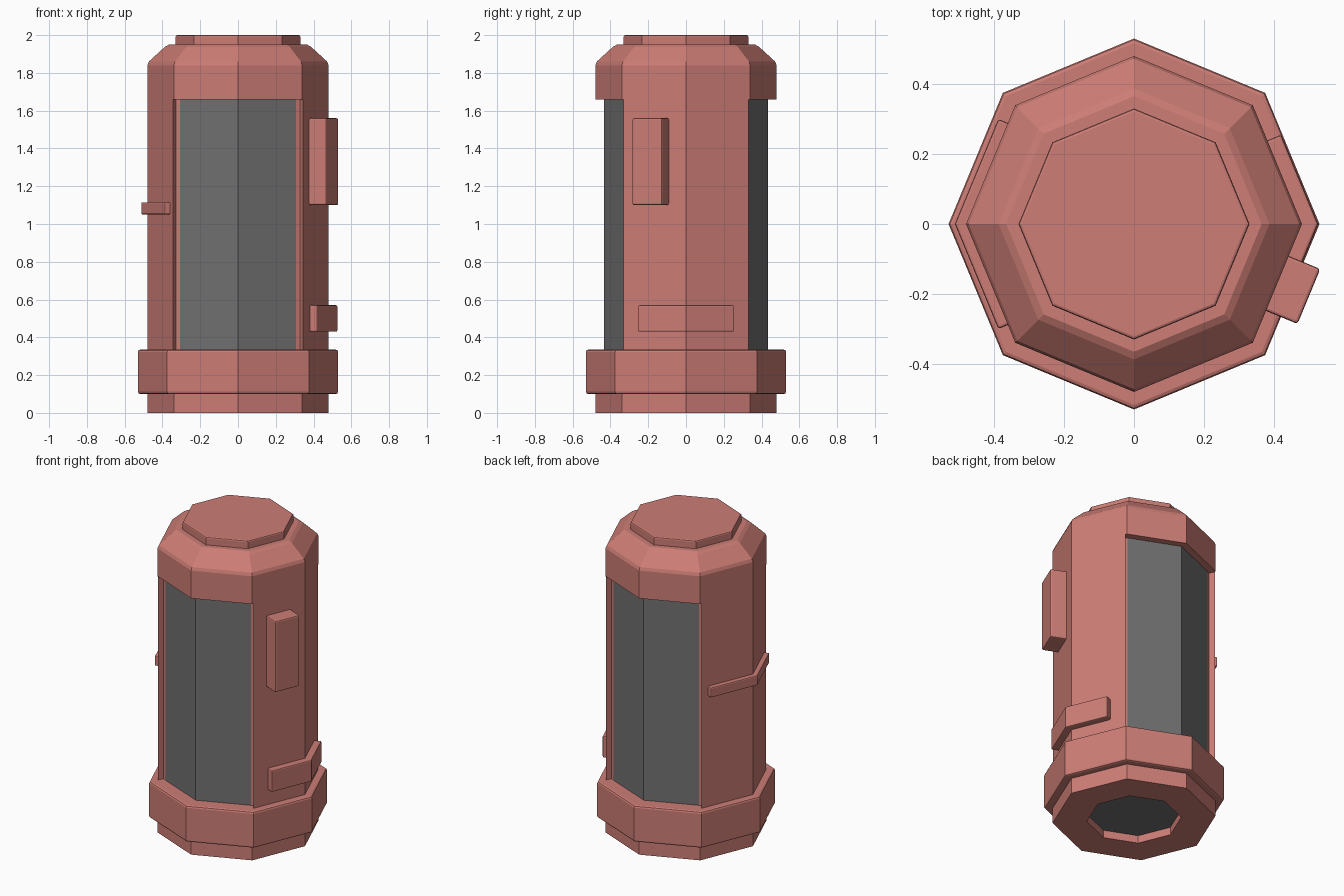
import bpy, bmesh, math

if "Cube" in bpy.data.objects:
    bpy.data.objects.remove(bpy.data.objects["Cube"], do_unlink=True)


def material(name, rgb):
    m = bpy.data.materials.new(name)
    m.use_nodes = True
    m.diffuse_color = (*rgb, 1)
    m.node_tree.nodes["Principled BSDF"].inputs["Base Color"].default_value = (*rgb, 1)
    return m


RED = material("salmon_red", (0.61, 0.205, 0.178))
GREY = material("dark_grey_glass", (0.162, 0.162, 0.162))


def finish(name, bm, mat):
    bmesh.ops.recalc_face_normals(bm, faces=bm.faces)
    mesh = bpy.data.meshes.new(name)
    bm.to_mesh(mesh)
    bm.free()
    ob = bpy.data.objects.new(name, mesh)
    bpy.context.collection.objects.link(ob)
    mesh.materials.append(mat)
    return ob


def bevel(ob, width):
    mod = ob.modifiers.new("edge_bevel", "BEVEL")
    mod.width = width
    mod.segments = 2
    mod.limit_method = "ANGLE"
    mod.angle_limit = math.radians(50)
    return ob


def octagon_lathe(name, profile, mat):
    """Eight-sided solid from (radius, height) points, corners on the axes."""
    bm = bmesh.new()
    rings = []
    for r, z in profile:
        rings.append([bm.verts.new((r * math.cos(k * math.pi / 4),
                                    r * math.sin(k * math.pi / 4), z)) for k in range(8)])
    for low, high in zip(rings, rings[1:]):
        for k in range(8):
            n = (k + 1) % 8
            bm.faces.new((low[k], low[n], high[n], high[k]))
    bm.faces.new(rings[0])
    bm.faces.new(rings[-1])
    return finish(name, bm, mat)


def prism(name, outlines, z0, z1, mat):
    """Upright solids from plan outlines."""
    bm = bmesh.new()
    for outline in outlines:
        low = [bm.verts.new((x, y, z0)) for x, y in outline]
        high = [bm.verts.new((x, y, z1)) for x, y in outline]
        bm.faces.new(low)
        bm.faces.new(high)
        for k in range(len(low)):
            n = (k + 1) % len(low)
            bm.faces.new((low[k], low[n], high[n], high[k]))
    return finish(name, bm, mat)


# Main shell with chamfered shoulder and a shallow recess underneath
shell = octagon_lathe("body_shell", [
    (0.278, 0.07), (0.278, 0), (0.48, 0), (0.48, 1.84), (0.472, 1.86),
    (0.387, 1.938), (0.365, 1.95)], RED)

# Front and back window openings
half = [(0, -0.431), (0.327, -0.296), (0.343, -0.33), (0.39, -0.43), (0.39, -0.6)]
front = half + [(-x, y) for x, y in reversed(half[1:])]
back = [(x, -y) for x, y in front]
cutter = prism("window_cutter", [front, back], 0.25, 1.66, RED)
cutter.hide_render = True
cutter.hide_set(True)
cut = shell.modifiers.new("windows", "BOOLEAN")
cut.operation = "DIFFERENCE"
cut.solver = "EXACT"
cut.object = cutter
bevel(shell, 0.007)

# Glass core, also seen as the floor of the recess
octagon_lathe("glass_core", [(0.433, 0.05), (0.433, 1.7)], GREY)

# Base ring and top cap
bevel(octagon_lathe("base_ring", [(0.53, 0.1), (0.53, 0.335)], RED), 0.012)
bevel(octagon_lathe("top_cap", [(0.33, 1.93), (0.33, 2.0)], RED), 0.008)


# Side bands that wrap around a corner of the body
def band(name, side, radius, reach, depth, z0, z1):
    slope = math.tan(math.pi / 8)
    end = radius - slope * reach
    inner = (end - depth, reach - slope * depth)
    outline = [(radius, 0), (end, reach), inner, (radius - depth * 1.08, 0),
               (inner[0], -inner[1]), (end, -reach)]
    ob = prism(name, [[(side * x, y) for x, y in outline]], z0, z1, RED)
    return bevel(ob, 0.007)


band("lower_band", 1, 0.526, 0.255, 0.07, 0.43, 0.57)
band("thin_band", -1, 0.512, 0.3, 0.05, 1.05, 1.115)

# Control box on the front side panel
box = prism("control_box", [[(0.42, -0.085), (0.541, -0.085),
                             (0.541, 0.085), (0.42, 0.085)]], 1.1, 1.56, RED)
box.rotation_euler.z = -math.pi / 8
bevel(box, 0.008)
